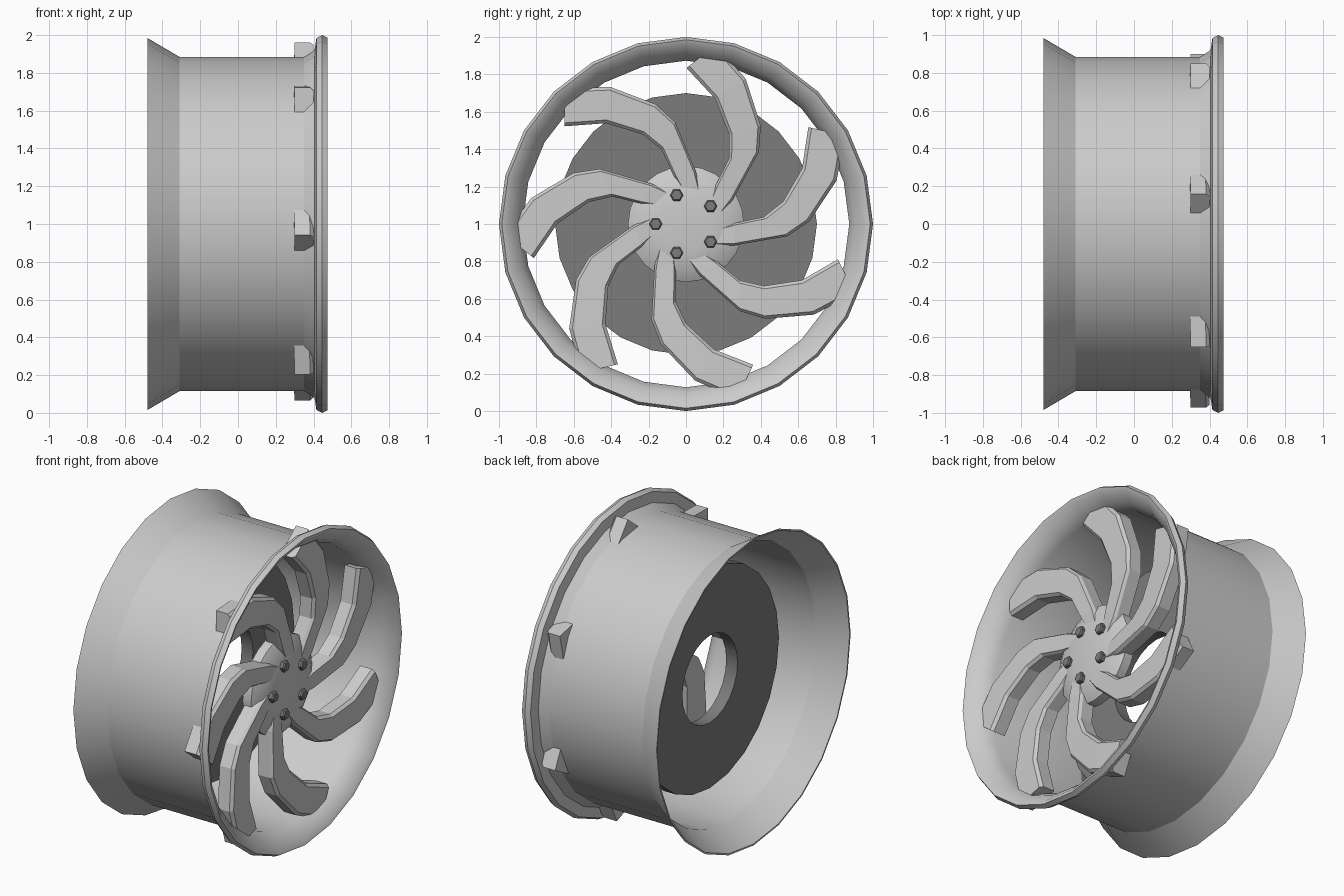
import bpy, bmesh, math

if "Cube" in bpy.data.objects:
    bpy.data.objects.remove(bpy.data.objects["Cube"])

SIDES = 24
CZ = 1.0  # axle height


def material(name, v):
    m = bpy.data.materials.new(name)
    m.diffuse_color = (v, v, v, 1)
    m.use_nodes = True
    m.node_tree.nodes["Principled BSDF"].inputs["Base Color"].default_value = m.diffuse_color
    return m


dark = material("dark_grey", 0.2)


def finish(name, bm, smooth=True, mat=None):
    bmesh.ops.remove_doubles(bm, verts=bm.verts, dist=1e-5)
    bmesh.ops.recalc_face_normals(bm, faces=bm.faces)
    me = bpy.data.meshes.new(name)
    bm.to_mesh(me)
    bm.free()
    ob = bpy.data.objects.new(name, me)
    bpy.context.collection.objects.link(ob)
    if mat:
        me.materials.append(mat)
    if smooth:
        bpy.ops.object.select_all(action='DESELECT')
        ob.select_set(True)
        bpy.context.view_layer.objects.active = ob
        bpy.ops.object.shade_smooth_by_angle(angle=math.radians(30))
    return ob


def lathe(name, profile, closed=True, sides=SIDES, y=0, z=CZ, **kw):
    """Revolve (x, radius) points about a line parallel to x."""
    bm = bmesh.new()
    rings = []
    for i in range(sides):
        a = 2 * math.pi * i / sides
        rings.append([bm.verts.new((x, y + r * math.cos(a), z + r * math.sin(a)))
                      for x, r in profile])
    n = len(profile)
    for i in range(sides):
        p, q = rings[i], rings[(i + 1) % sides]
        for j in range(n if closed else n - 1):
            k = (j + 1) % n
            bm.faces.new((p[j], q[j], q[k], p[k]))
    if not closed:  # flat caps at both ends
        bm.faces.new([r[0] for r in rings])
        bm.faces.new([r[-1] for r in rings])
    return finish(name, bm, **kw)


# Barrel with flared back edge and front lip
lathe("rim_barrel", [
    (-0.48, 0.985), (-0.31, 0.885), (0.35, 0.885), (0.405, 0.92),
    (0.415, 0.985), (0.445, 1.0), (0.475, 0.985),
    (0.465, 0.96), (0.41, 0.905), (0.35, 0.873),
    (-0.31, 0.873), (-0.48, 0.975)])

# Brake disc behind the spokes
lathe("brake_disc", [(-0.17, 0.28), (-0.17, 0.70), (-0.09, 0.70), (-0.09, 0.28)],
      mat=dark)

# Slightly domed hub
lathe("hub", [(0.25, 0.31), (0.31, 0.31), (0.345, 0.25), (0.36, 0.15), (0.365, 0.03)],
      closed=False)

# Five hexagonal wheel nuts
for i in range(5):
    a = math.pi + i * 2 * math.pi / 5
    lathe(f"wheel_nut_{i + 1}", [(0.32, 0.035), (0.375, 0.035), (0.383, 0.028)],
          closed=False, sides=6, y=0.162 * math.cos(a), z=CZ + 0.162 * math.sin(a),
          smooth=False, mat=dark)

# Seven curved spokes: paired inner / outer edge points from root to tip
INNER = [(0.13, 0.13), (0.16, 0.21), (0.23, 0.35), (0.23, 0.48), (0.155, 0.67), (0.003, 0.834)]
OUTER = [(0.17, 0.03), (0.25, 0.13), (0.39, 0.385), (0.40, 0.525), (0.32, 0.775), (0.16, 0.96)]
# Cross-section with chamfered front: (position across, depth)
SECTION = [(0, -0.10), (0, -0.018), (0.09, 0), (0.91, 0), (1, -0.018), (1, -0.10)]
for i in range(7):
    a = i * 2 * math.pi / 7
    c, s = math.cos(a), math.sin(a)
    bm = bmesh.new()
    rows = []
    for (y0, z0), (y1, z1) in zip(INNER, OUTER):
        r = math.hypot(y0 + y1, z0 + z1) / 2
        front = 0.40 - 0.06 * max(0, 1 - r / 0.85)
        row = []
        for t, d in SECTION:
            y, z = y0 + (y1 - y0) * t, z0 + (z1 - z0) * t
            row.append(bm.verts.new((front + d, y * c - z * s, CZ + y * s + z * c)))
        rows.append(row)
    n = len(SECTION)
    for p, q in zip(rows, rows[1:]):
        for j in range(n):
            k = (j + 1) % n
            bm.faces.new((p[j], p[k], q[k], q[j]))
    bm.faces.new(rows[0])
    bm.faces.new(rows[-1])
    finish(f"spoke_{i + 1}", bm, smooth=False)
